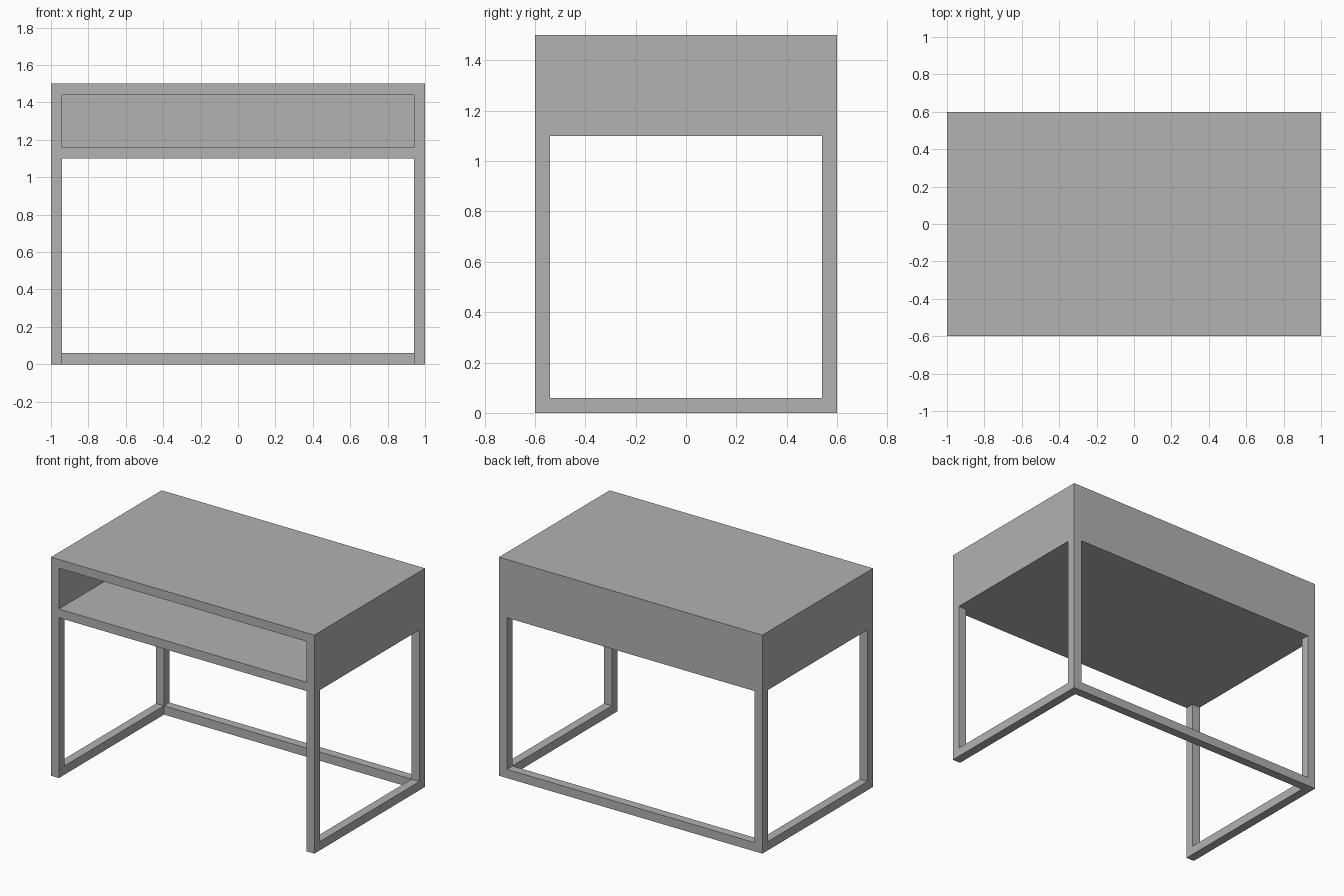
import bpy

cube = bpy.data.objects.get("Cube")
if cube:
    bpy.data.objects.remove(cube, do_unlink=True)

W, D, H = 1.0, 0.6, 1.5      # half width, half depth, height
T = 0.06                     # board and bar thickness
CASE = 1.1                   # underside of the storage case
OUT = 0.2                    # how far cutters run past the surface

grey = bpy.data.materials.new("plain grey")
grey.use_nodes = True
colour = (0.445, 0.445, 0.445, 1)
grey.diffuse_color = colour
grey.node_tree.nodes["Principled BSDF"].inputs["Base Color"].default_value = colour


def box(name, x, y, z):
    """Box spanning the given (low, high) ranges."""
    spans = (x, y, z)
    bpy.ops.mesh.primitive_cube_add(size=1, location=[(a + b) / 2 for a, b in spans])
    ob = bpy.context.object
    ob.name = ob.data.name = name
    ob.scale = [b - a for a, b in spans]
    bpy.ops.object.transform_apply(location=True, rotation=False, scale=True)
    ob.data.materials.append(grey)
    return ob


inner_x, inner_y = (T - W, W - T), (T - D, D - T)

# Solid block that becomes one continuous desk: case, four legs, floor rails
desk = box("desk", (-W, W), (-D, D), (0, H))

cutters = [
    # storage compartment, open at the front
    box("compartment_cutter", inner_x, (-D - OUT, D - T), (CASE + T, H - T)),
    # opening between the side legs
    box("side_cutter", (-W - OUT, W + OUT), inner_y, (T, CASE)),
    # opening between the front and back legs
    box("back_cutter", inner_x, (-D - OUT, D + OUT), (T, CASE)),
    # knee space down to the floor, leaving only side and back rails
    box("knee_cutter", inner_x, (-D - OUT, D - T), (-OUT, CASE)),
]

for cutter in cutters:
    cutter.hide_render = True
    mod = desk.modifiers.new(cutter.name, 'BOOLEAN')
    mod.operation = 'DIFFERENCE'
    mod.solver = 'EXACT'
    mod.object = cutter
    bpy.context.view_layer.objects.active = desk
    bpy.ops.object.modifier_apply(modifier=mod.name)
    bpy.data.objects.remove(cutter, do_unlink=True)
